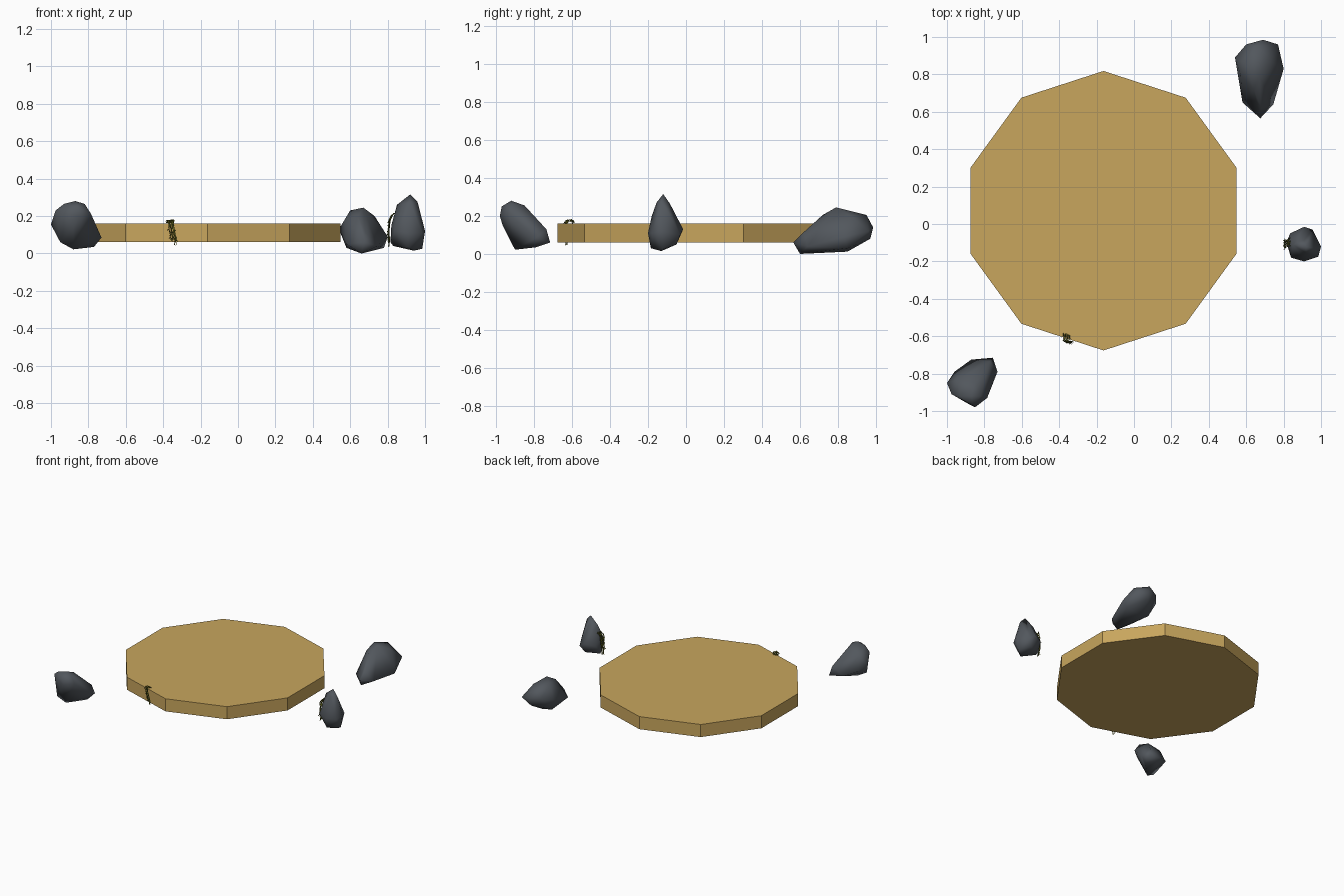
import bpy, bmesh, math, random
from mathutils import Vector

if "Cube" in bpy.data.objects:
    bpy.data.objects.remove(bpy.data.objects["Cube"])

random.seed(4)


def mat(name, col):
    m = bpy.data.materials.new(name)
    m.diffuse_color = (*col, 1)
    m.use_nodes = True
    m.node_tree.nodes["Principled BSDF"].inputs["Base Color"].default_value = m.diffuse_color
    return m


SAND = mat("sand", (0.58, 0.38, 0.11))
STONE = mat("slate_stone", (0.085, 0.096, 0.11))
DARK = mat("dark_olive", (0.07, 0.08, 0.01))
LIGHT = mat("yellow_olive", (0.20, 0.20, 0.015))


def finish(name, bm, mats, smooth=False):
    bmesh.ops.recalc_face_normals(bm, faces=bm.faces[:])
    for f in bm.faces:
        f.smooth = smooth
    me = bpy.data.meshes.new(name)
    bm.to_mesh(me)
    bm.free()
    for m in mats:
        me.materials.append(m)
    ob = bpy.data.objects.new(name, me)
    bpy.context.collection.objects.link(ob)
    return ob


# Ten-sided ground slab
bm = bmesh.new()
ring = [bm.verts.new((-0.163 + 0.747 * math.cos(math.radians(90 + 36 * i)),
                      0.071 + 0.747 * math.sin(math.radians(90 + 36 * i)), 0.06)) for i in range(10)]
base = bm.faces.new(ring)
top = bmesh.ops.extrude_face_region(bm, geom=[base], use_keep_orig=True)
bmesh.ops.translate(bm, vec=(0, 0, 0.1), verts=[v for v in top["geom"] if isinstance(v, bmesh.types.BMVert)])
finish("ground_slab", bm, [SAND])


# Faceted boulders: convex hulls of a few corner points
def rock(name, pts):
    bm = bmesh.new()
    for p in pts:
        bm.verts.new(p)
    bmesh.ops.convex_hull(bm, input=bm.verts[:])
    bmesh.ops.delete(bm, geom=[v for v in bm.verts if not v.link_faces], context='VERTS')
    finish(name, bm, [STONE], True)


rock("front_left_rock", [
    (-1, -.85, .155), (-.975, -.91, .23), (-.93, -.92, .265), (-.87, -.92, .28), (-.82, -.92, .265),
    (-.85, -.98, .2), (-.86, -.97, .25), (-.785, -.93, .21), (-.755, -.715, .06), (-.73, -.79, .085),
    (-.87, -.725, .08), (-.96, -.79, .12), (-.88, -.9, .022), (-.95, -.91, .06), (-.77, -.79, .035),
    (-.77, -.735, .13), (-.85, -.85, .255), (-.94, -.83, .22), (-.88, -.965, .15)])
rock("back_right_rock", [
    (.54, .89, .13), (.6, .96, .15), (.69, .985, .14), (.77, .96, .12), (.8, .83, .09),
    (.745, .64, .04), (.675, .565, .06), (.58, .65, .05), (.66, .6, 0), (.66, .85, .012),
    (.78, .85, .03), (.58, .85, .03), (.67, .79, .245), (.6, .85, .23), (.73, .87, .2),
    (.65, .95, .205), (.68, .62, .115), (.64, .72, .205), (.57, .8, .18), (.68, .97, .08)])
rock("right_rock", [
    (.815, -.1, .06), (.82, -.1, .15), (.835, -.05, .12), (.91, -.015, .13), (.955, -.03, .1),
    (1, -.12, .12), (.985, -.175, .11), (.91, -.2, .11), (.84, -.18, .12), (.92, -.12, .315),
    (.85, -.11, .26), (.96, -.13, .275), (.92, -.155, .27), (.91, -.085, .265), (.985, -.12, .025),
    (.94, -.13, .015), (.83, -.11, .04), (.91, -.185, .03), (.92, -.05, .05), (.9, -.18, .2)])


# Hanging creepers: thin stems along an (outward, height) profile, with leaf blades
def creeper(name, centre, outward, profile, slant, width, strands=7):
    bm = bmesh.new()
    out = Vector((*outward, 0)).normalized()
    side = Vector((-out.y, out.x, 0))
    for s in range(strands):
        off = (s / (strands - 1) - 0.5) * width
        drop = random.uniform(0.7, 1.0)
        ztop = profile[0][1]
        path = []
        for i, (o, z) in enumerate(profile):
            lat = off + slant * (i / (len(profile) - 1) - 0.5) + random.uniform(-.005, .005)
            path.append(Vector((*centre, 0)) + out * (o + random.uniform(-.003, .004)) + side * lat
                        + Vector((0, 0, ztop + (z - ztop) * drop)))
        rings = []
        for p in path:
            rings.append([bm.verts.new(p + (side * math.cos(a) + out * math.sin(a)) * 0.0025)
                          for a in (0, 2.1, 4.2)])
        for a, b in zip(rings, rings[1:]):
            for k in range(3):
                f = bm.faces.new((a[k], a[(k + 1) % 3], b[(k + 1) % 3], b[k]))
                f.material_index = s % 2
        for p, q in zip(path, path[1:]):
            for t in (0.3, 0.8):
                c = p.lerp(q, t)
                tip = c + side * random.uniform(-.012, .012) + out * random.uniform(.002, .01) \
                    + Vector((0, 0, random.uniform(-.014, -.004)))
                mid = (c + tip) / 2
                w = side * 0.002 + Vector((0, 0, 0.004))
                f = bm.faces.new([bm.verts.new(v) for v in (c, mid + w, tip, mid - w)])
                f.material_index = random.randint(0, 1)
    finish(name, bm, [DARK, LIGHT])


creeper("slab_creeper", (-0.352, -0.616), (-0.309, -0.951),
        [(-.022, .165), (-.008, .183), (.012, .18), (.016, .15), (.01, .11), (.008, .075), (.008, .045)],
        0.03, 0.03)
creeper("rock_creeper", (0.815, -0.105), (-1, 0),
        [(-.02, .215), (-.008, .2), (.004, .17), (.006, .13), (.008, .09), (.008, .06), (.006, .035)],
        0.015, 0.04)
